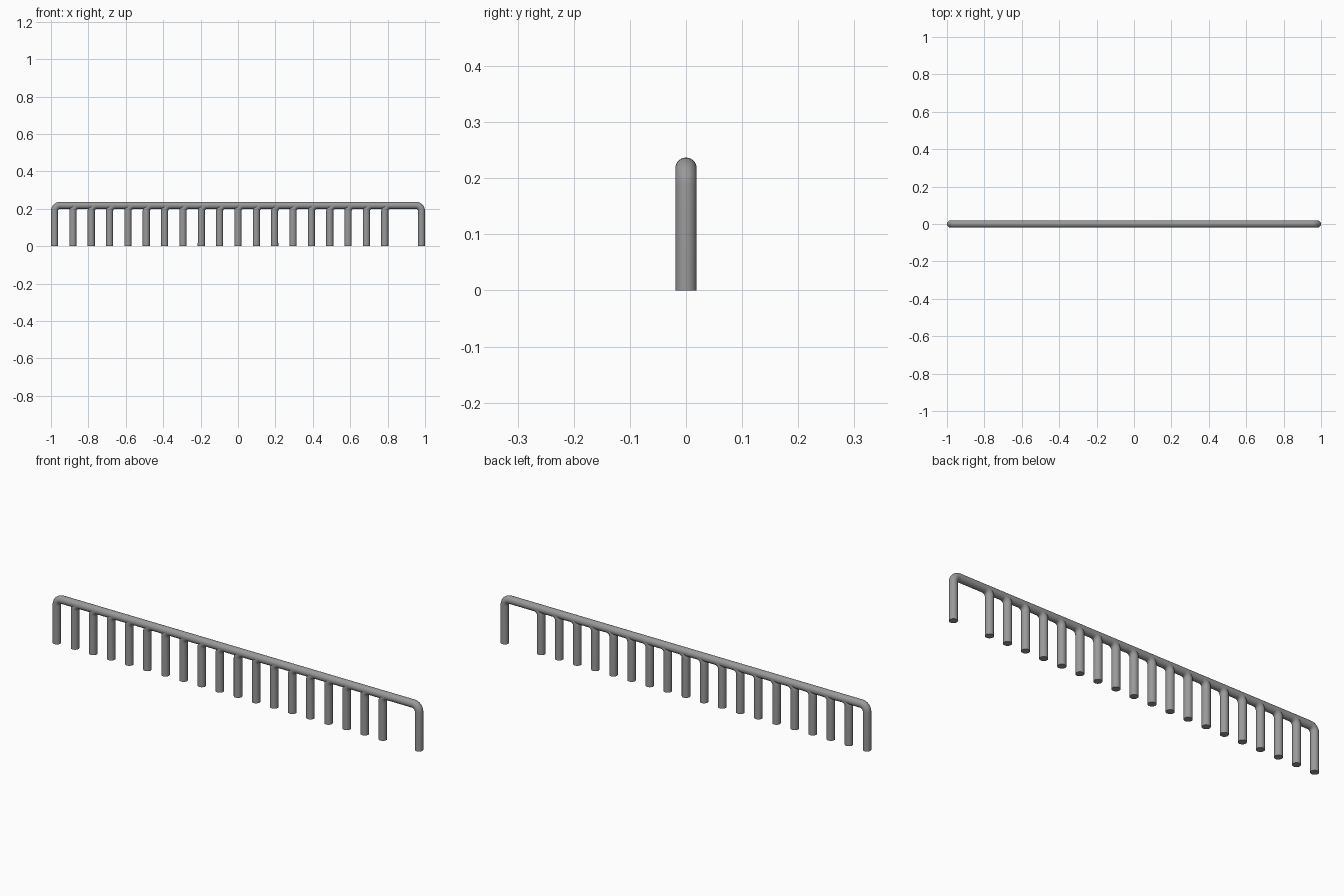
import bpy
import math

cube = bpy.data.objects.get("Cube")
if cube:
    bpy.data.objects.remove(cube)

RADIUS = 0.019      # tube radius
END = 1 - RADIUS    # x of the outermost posts
RAIL_Z = 0.218      # height of the rail's axis
BEND = 0.03         # bend radius of the tube's axis
STEP = END / 10     # post spacing

steel = bpy.data.materials.new("grey_steel")
steel.use_nodes = True
grey = (0.32, 0.32, 0.32, 1)
steel.diffuse_color = grey
bsdf = steel.node_tree.nodes["Principled BSDF"]
bsdf.inputs["Base Color"].default_value = grey
bsdf.inputs["Roughness"].default_value = 0.6


def bend(x, side):
    """Points of a post's elbow, from the post up to the rail, curving to side."""
    pts = []
    for i in range(9):
        a = math.pi / 2 * i / 8
        pts.append((x + side * BEND * (1 - math.cos(a)), RAIL_Z - BEND + BEND * math.sin(a)))
    return pts


def tube(name, path):
    """Sweep a round capped tube along an (x, z) path."""
    curve = bpy.data.curves.new(name, "CURVE")
    curve.dimensions = "3D"
    curve.bevel_depth = RADIUS
    curve.bevel_resolution = 10
    curve.use_fill_caps = True
    spline = curve.splines.new("POLY")
    spline.points.add(len(path) - 1)
    for point, (x, z) in zip(spline.points, path):
        point.co = (x, 0, z, 1)
    curve.materials.append(steel)
    obj = bpy.data.objects.new(name, curve)
    bpy.context.collection.objects.link(obj)
    bpy.ops.object.select_all(action="DESELECT")
    obj.select_set(True)
    bpy.context.view_layer.objects.active = obj
    bpy.ops.object.convert(target="MESH")
    bpy.ops.object.shade_smooth_by_angle(angle=math.radians(40))


# Top rail bent down into a post at each end
left_post = [(END, 0)] + bend(END, -1)
right_post = [(-END, 0)] + bend(-END, 1)
tube("rail_with_end_posts", right_post + left_post[::-1])

# Inner posts curving into the rail, with one place left open at the left end
for i in range(1, 19):
    x = -END + i * STEP
    tube(f"post_{i:02d}", [(x, 0)] + bend(x, 1))
